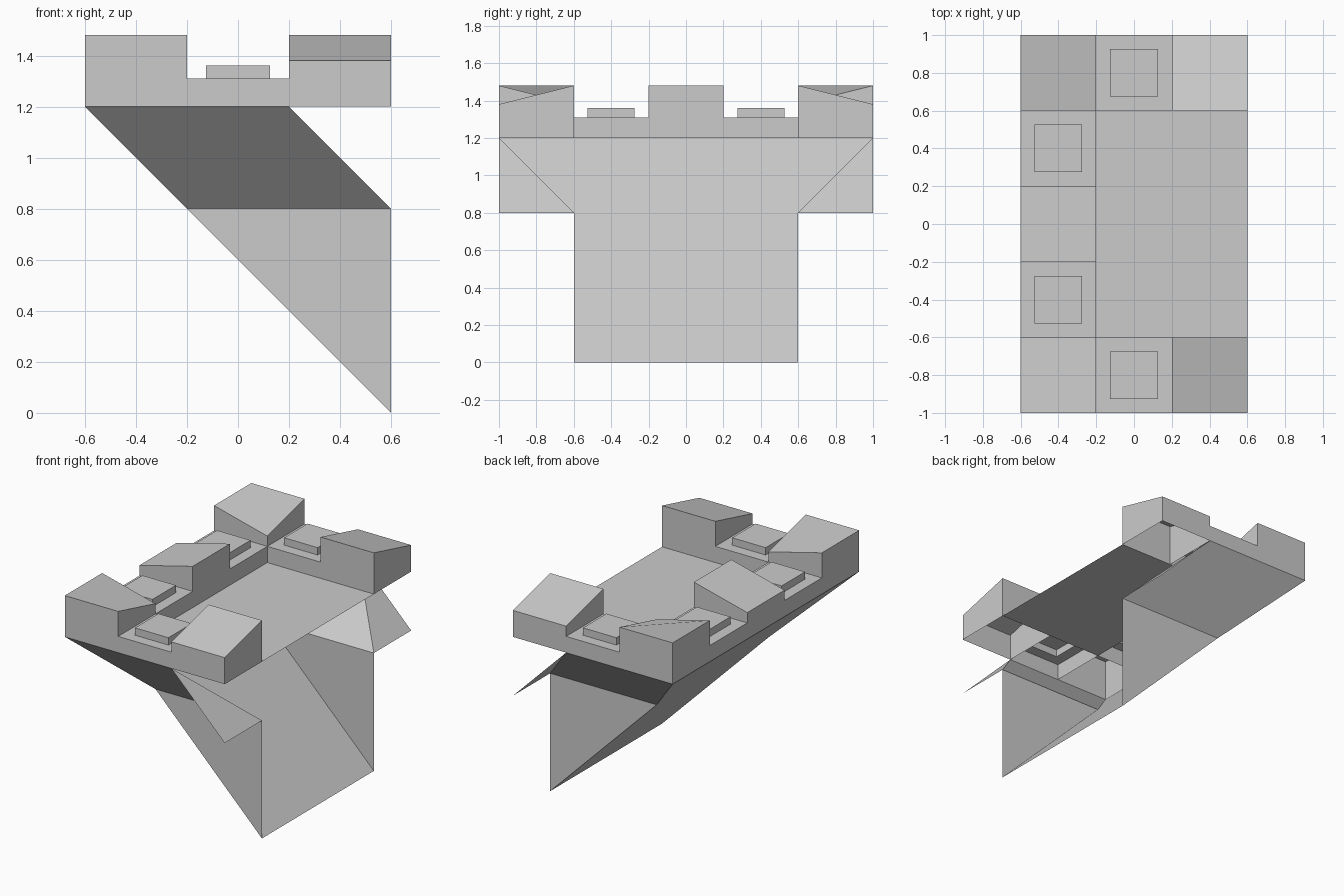
import bpy, bmesh

if "Cube" in bpy.data.objects:
    bpy.data.objects.remove(bpy.data.objects["Cube"])

FLOOR, LOW, DIP, TOP, PAD = 1.2, 1.31, 1.38, 1.48, 1.36


def make(name, verts, faces, smooth=False):
    mesh = bpy.data.meshes.new(name)
    mesh.from_pydata(verts, [], faces)
    obj = bpy.data.objects.new(name, mesh)
    bpy.context.collection.objects.link(obj)
    if smooth:
        bpy.ops.object.select_all(action='DESELECT')
        obj.select_set(True)
        bpy.context.view_layer.objects.active = obj
        bpy.ops.object.shade_smooth_by_angle()
    return obj


def block(name, x0, x1, ya, yb, height, smooth=False):
    """Hollow block open at the bottom; height(x, y) gives each top corner."""
    y0, y1 = sorted((ya, yb))
    ring = [(x0, y0), (x1, y0), (x1, y1), (x0, y1)]
    verts = [(x, y, FLOOR) for x, y in ring] + [(x, y, height(x, y)) for x, y in ring]
    sides = [(i, (i + 1) % 4, (i + 1) % 4 + 4, i + 4) for i in range(4)]
    return make(name, verts, sides + [(4, 5, 6, 7)], smooth)


def crenel(name, x0, x1, ya, yb):
    """Low gap block with a small raised square pad."""
    obj = block(name, x0, x1, ya, yb, lambda x, y: LOW)
    bm = bmesh.new()
    bm.from_mesh(obj.data)
    bm.faces.ensure_lookup_table()
    top = bm.faces[4]
    bmesh.ops.inset_region(bm, faces=[top], thickness=0.105)
    lifted = bmesh.ops.extrude_face_region(bm, geom=[top])
    bmesh.ops.translate(bm, vec=(0, 0, PAD - LOW),
                        verts=[g for g in lifted['geom'] if isinstance(g, bmesh.types.BMVert)])
    if top.is_valid:
        bmesh.ops.delete(bm, geom=[top], context='FACES_ONLY')
    bm.to_mesh(obj.data)
    bm.free()


# Sloping underside, open toward +x
make("sloped_underside",
     [(-.6, -1, 1.2), (-.6, 1, 1.2), (-.2, .6, .8), (.6, .6, 0), (.6, -.6, 0), (-.2, -.6, .8)],
     [(0, 1, 2, 3, 4, 5)])

# Floor of the platform
make("platform_floor",
     [(-.2, -.6, FLOOR), (.6, -.6, FLOOR), (.6, .6, FLOOR), (-.2, .6, FLOOR)], [(0, 1, 2, 3)])

# Both ends: side wall, flared panel, triangular flap, parapet blocks
for s, side in ((-1, "front"), (1, "back")):
    foot, bend, rim = (.6, .6 * s, 0), (-.2, .6 * s, .8), (-.6, s, 1.2)
    wall_top, rim_end, tip = (.6, .6 * s, .8), (.2, s, 1.2), (.6, s, .8)
    verts = [foot, wall_top, bend, rim_end, rim, tip]
    faces = [(0, 1, 2), (2, 1, 3, 4), (1, 3, 5)]
    if s > 0:
        faces = [f[::-1] for f in faces]
    make(side + "_wall_and_flare", verts, faces)

    block(side + "_end_merlon", .2, .6, .6 * s, s,
          lambda x, y: DIP if abs(y) > .8 else TOP)
    block(side + "_corner_merlon", -.6, -.2, .6 * s, s,
          lambda x, y: DIP if x > -.4 and abs(y) < .8 else TOP, smooth=True)
    crenel(side + "_end_crenel", -.2, .2, .6 * s, s)
    crenel(side + "_long_crenel", -.6, -.2, .2 * s, .6 * s)

# Centre merlon on the long side
block("middle_merlon", -.6, -.2, -.2, .2, lambda x, y: DIP if x < -.4 else TOP)
